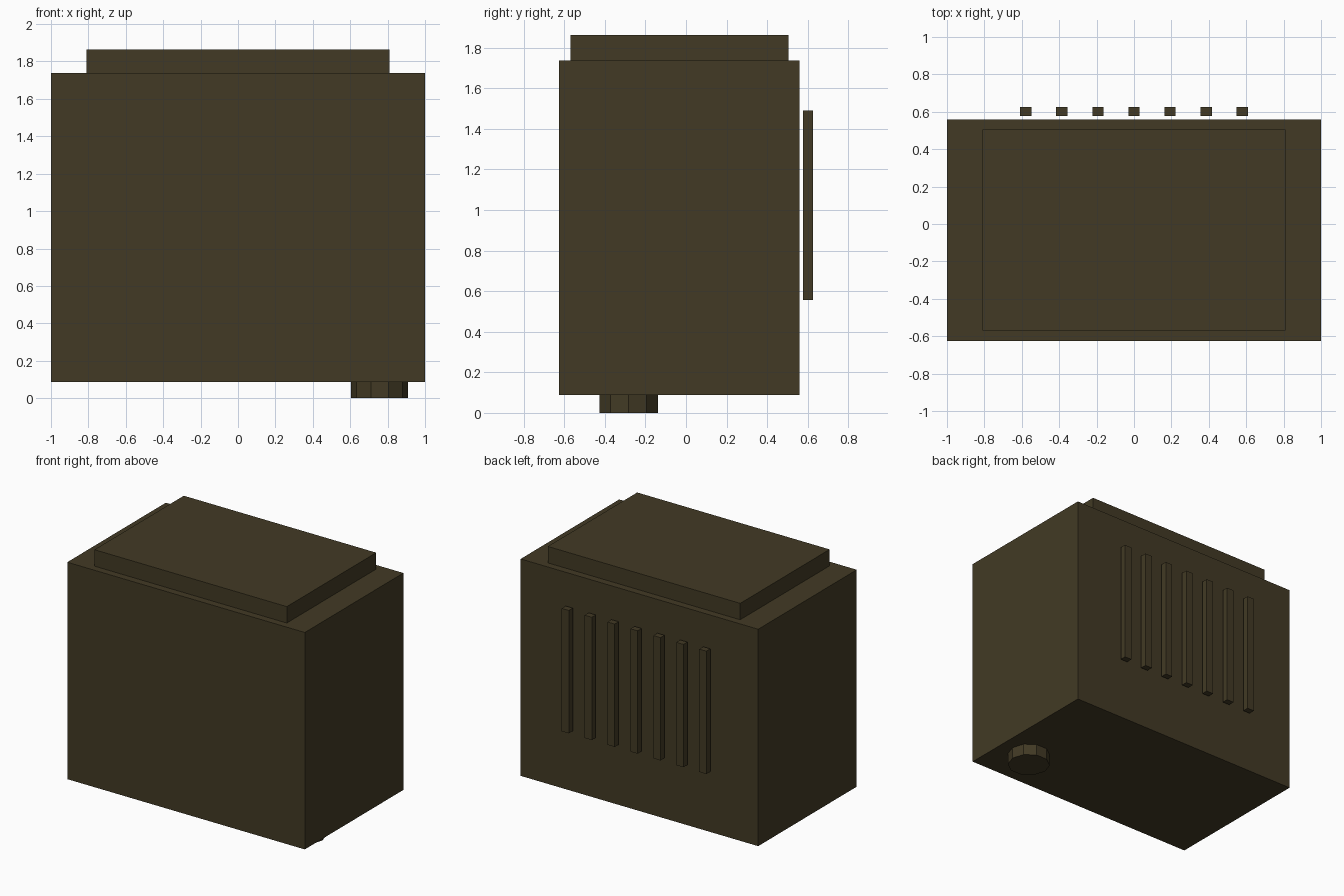
import bpy
import math

if "Cube" in bpy.data.objects:
    bpy.data.objects.remove(bpy.data.objects["Cube"])

# Single dark olive colour
olive = bpy.data.materials.new("dark olive")
olive.diffuse_color = (0.0545, 0.0423, 0.0178, 1.0)
olive.use_nodes = True
olive.node_tree.nodes["Principled BSDF"].inputs["Base Color"].default_value = olive.diffuse_color


def box(name, x, y, z):
    """Box spanning the (min, max) range given for each axis."""
    spans = (x, y, z)
    bpy.ops.mesh.primitive_cube_add(size=1, location=[(a + b) / 2 for a, b in spans])
    ob = bpy.context.object
    ob.name = name
    ob.scale = [b - a for a, b in spans]
    bpy.ops.object.transform_apply(location=False, rotation=False, scale=True)
    ob.data.materials.append(olive)
    return ob


# Main housing and raised top plate
box("housing", (-1.0, 1.0), (-0.625, 0.56), (0.087, 1.738))
box("top_plate", (-0.81, 0.81), (-0.57, 0.505), (1.738, 1.863))

# Row of vertical vent bars standing just off the back
for i in range(7):
    cx = (i - 3) * 0.193
    box(f"vent_bar_{i + 1}", (cx - 0.03, cx + 0.03), (0.577, 0.625), (0.556, 1.491))

# Ten-sided foot under the front right corner
bpy.ops.mesh.primitive_cylinder_add(
    vertices=10, radius=0.152, depth=0.09,
    location=(0.757, -0.283, 0.045), rotation=(0, 0, math.pi / 2))
foot = bpy.context.object
foot.name = "foot"
foot.data.materials.append(olive)
